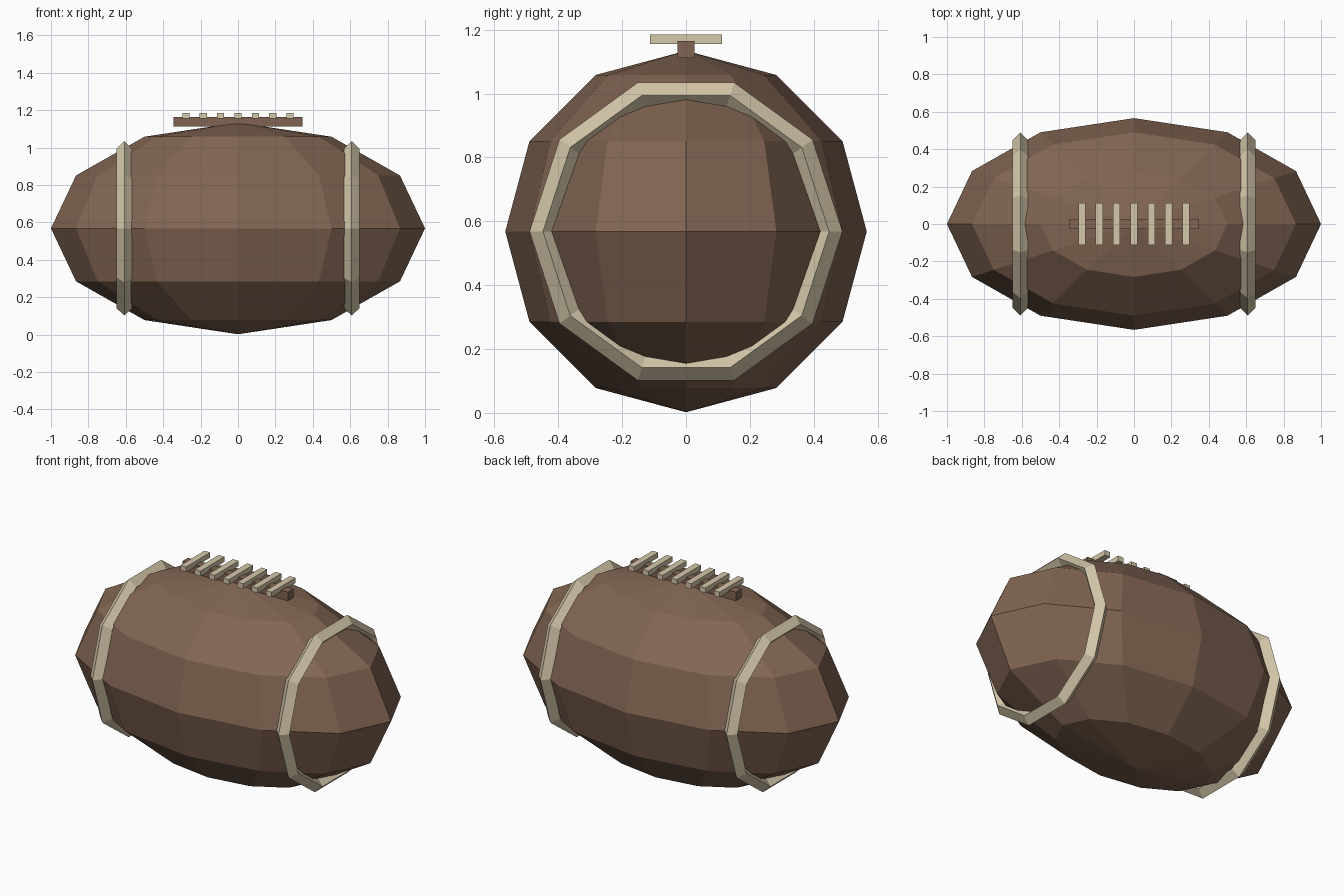
import bpy
from math import radians

default = bpy.data.objects.get("Cube")
if default:
    bpy.data.objects.remove(default, do_unlink=True)


def make_material(name, rgb):
    mat = bpy.data.materials.new(name)
    mat.use_nodes = True
    colour = (*rgb, 1.0)
    mat.diffuse_color = colour
    bsdf = next(n for n in mat.node_tree.nodes if n.type == "BSDF_PRINCIPLED")
    bsdf.inputs["Base Color"].default_value = colour
    return mat


def finish(name, mat):
    """Name the newest object, apply its transform and colour it."""
    obj = bpy.context.object
    obj.name = name
    obj.data.name = name
    obj.data.materials.append(mat)
    bpy.ops.object.transform_apply(location=False, rotation=True, scale=True)
    return obj


def box(name, mat, centre, size):
    bpy.ops.mesh.primitive_cube_add(size=1, location=centre)
    bpy.context.object.scale = size
    return finish(name, mat)


leather = make_material("brown leather", (0.22, 0.13, 0.085))
cream = make_material("cream", (0.66, 0.57, 0.40))

RADIUS = 0.566
CENTRE_Z = 0.568

# Faceted ball, stretched along x
bpy.ops.mesh.primitive_uv_sphere_add(segments=12, ring_count=6, radius=1,
                                     location=(0, 0, CENTRE_Z))
bpy.context.object.scale = (1, RADIUS, RADIUS)
finish("ball_body", leather)

# Ten-sided bands with a diamond section, one near each end
for side, label in ((1, "left"), (-1, "right")):
    bpy.ops.mesh.primitive_torus_add(
        major_segments=10, minor_segments=4,
        major_radius=0.448, minor_radius=0.042,
        location=(side * 0.608, 0, CENTRE_Z),
        rotation=(radians(90), 0, radians(90)))
    finish(f"{label}_band", cream)

# Seam strip on top, with laces across it
box("seam_strip", leather, (0, 0, 1.138), (0.69, 0.052, 0.052))
for i in range(7):
    box(f"lace_{i + 1}", cream, ((i - 3) * 0.093, 0, 1.17), (0.038, 0.224, 0.03))
